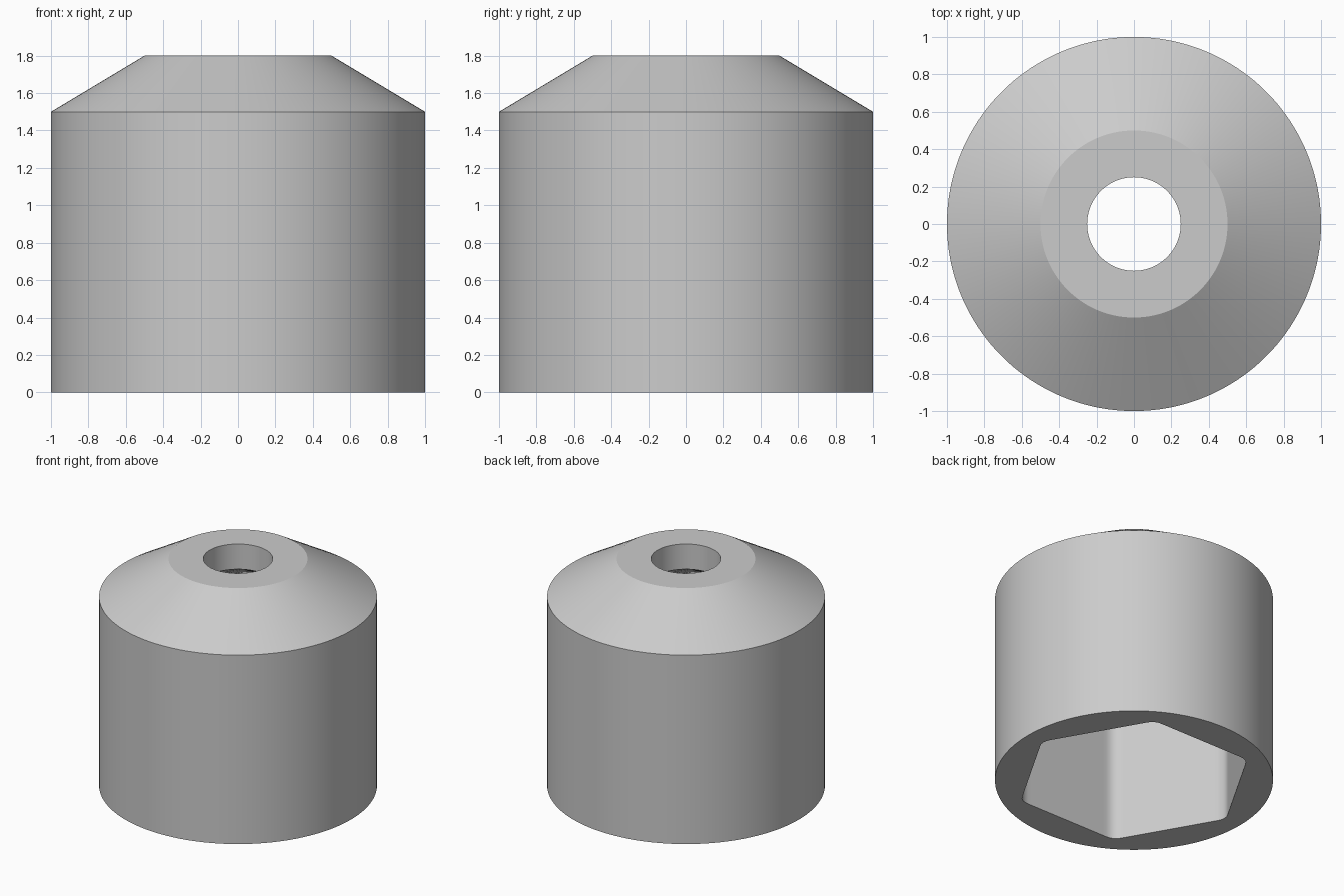
import bpy, bmesh
from math import pi, cos, sin, sqrt, radians

cube = bpy.data.objects.get("Cube")
if cube:
    bpy.data.objects.remove(cube, do_unlink=True)

SIDES = 180
APOTHEM, FILLET = 0.75, 0.1


def circle(radius):
    return lambda a: radius


def rounded_hex(a):
    """Distance from the axis to a hexagon with rounded corners on the x axis."""
    t = (a + pi / 6) % (pi / 3) - pi / 6          # angle from nearest corner
    centre = (APOTHEM - FILLET) / cos(pi / 6)     # corner arc centre
    flat = APOTHEM / cos(pi / 6 - abs(t))
    if flat * sin(pi / 6 - abs(t)) < centre / 2:
        return flat
    return centre * cos(t) + sqrt(FILLET ** 2 - (centre * sin(t)) ** 2)


# Closed section: outer wall, cone, top face, bore, sloped ceiling, hex socket
section = [
    (circle(1.0), 0.0),
    (circle(1.0), 1.5),
    (circle(0.5), 1.8),
    (circle(0.25), 1.8),
    (circle(0.25), 1.6),
    (rounded_hex, 1.3),
    (rounded_hex, 0.0),
]

bm = bmesh.new()
angles = [2 * pi * i / SIDES for i in range(SIDES)]
rings = [[bm.verts.new((r(a) * cos(a), r(a) * sin(a), z)) for a in angles]
         for r, z in section]
for k, low in enumerate(rings):
    high = rings[(k + 1) % len(rings)]
    for i in range(SIDES):
        j = (i + 1) % SIDES
        bm.faces.new((low[i], low[j], high[j], high[i]))
bmesh.ops.recalc_face_normals(bm, faces=bm.faces)

mesh = bpy.data.meshes.new("socket_cap")
bm.to_mesh(mesh)
bm.free()
cap = bpy.data.objects.new("socket_cap", mesh)
bpy.context.collection.objects.link(cap)

# Single grey material
grey = bpy.data.materials.new("light_grey")
grey.use_nodes = True
colour = (0.6, 0.6, 0.6, 1)
grey.diffuse_color = colour
grey.node_tree.nodes["Principled BSDF"].inputs["Base Color"].default_value = colour
mesh.materials.append(grey)

bpy.ops.object.select_all(action="DESELECT")
cap.select_set(True)
bpy.context.view_layer.objects.active = cap
bpy.ops.object.shade_smooth_by_angle(angle=radians(25))
